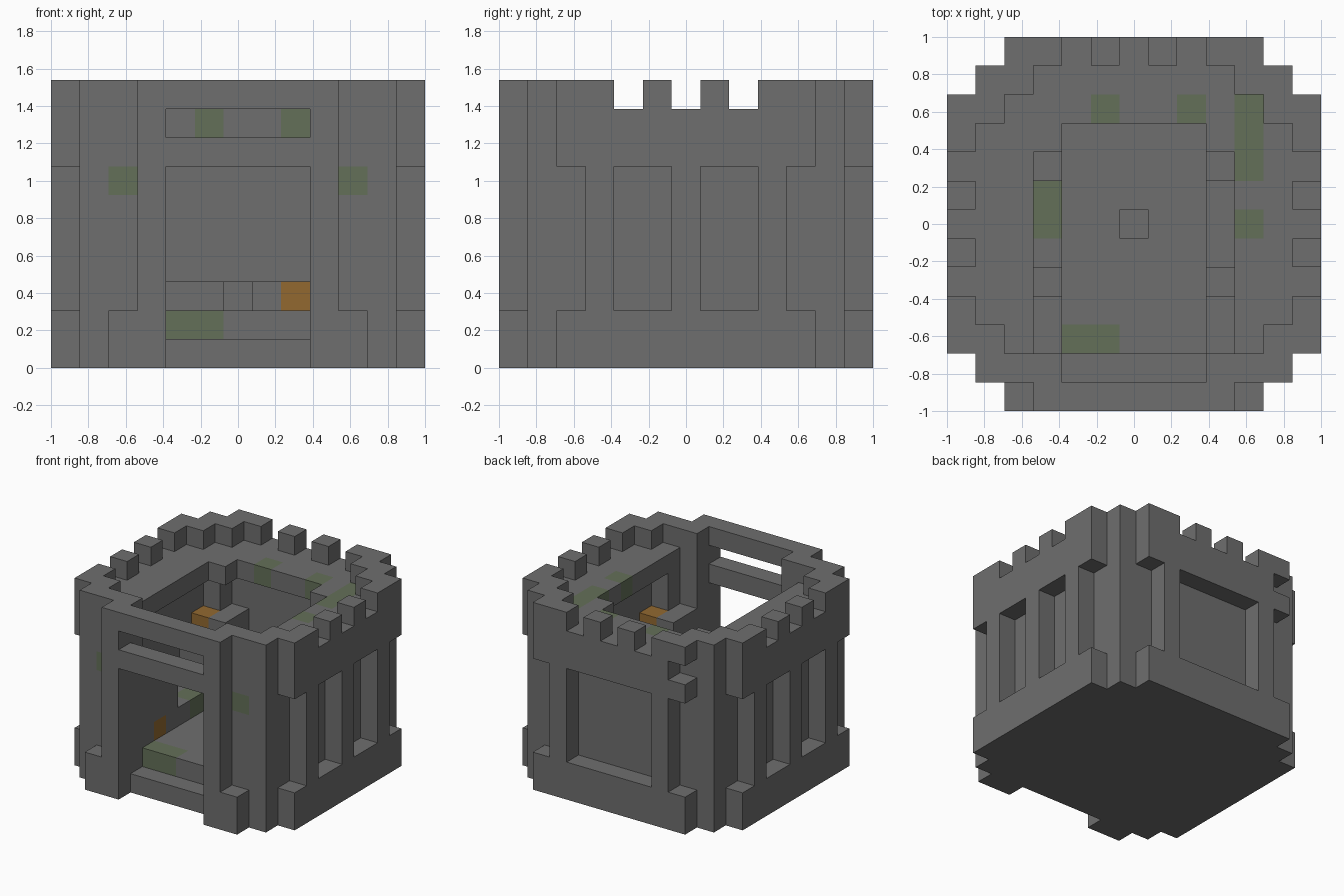
import bpy, bmesh
from mathutils import Vector

if "Cube" in bpy.data.objects:
    bpy.data.objects.remove(bpy.data.objects["Cube"])

N = 13                # blocks along each side
U = 2 / N             # block size
LAST = N - 1
grid = {}             # block position -> part name


def fill(part, xs, ys, zs, mirror=False):
    """Fill an inclusive block range, optionally mirrored in x."""
    for x in range(xs[0], xs[1] + 1):
        for y in range(ys[0], ys[1] + 1):
            for z in range(zs[0], zs[1] + 1):
                grid[x, y, z] = part
                if mirror:
                    grid[LAST - x, y, z] = part


def carve(xs, ys, zs, mirror=False):
    for x in range(xs[0], xs[1] + 1):
        for y in range(ys[0], ys[1] + 1):
            for z in range(zs[0], zs[1] + 1):
                grid.pop((x, y, z), None)
                if mirror:
                    grid.pop((LAST - x, y, z), None)


# Floor and doorstep
fill("floor", (2, 10), (2, 10), (0, 1))
fill("doorstep", (4, 8), (1, 1), (0, 0))

# Wall shell
fill("side_walls", (1, 1), (1, 11), (0, 8), True)
fill("back_wall", (2, 10), (11, 11), (0, 8))
fill("front_wall", (2, 3), (1, 1), (0, 9), True)

# Side buttress layers with two recessed panels each
fill("side_buttresses", (0, 0), (2, 10), (0, 8), True)
for ys in ((2, 2), (4, 5), (7, 8), (10, 10)):
    carve((0, 0), ys, (2, 6), True)

# Back buttress layer with one wide recess and a chipped corner
fill("back_buttresses", (2, 10), (12, 12), (0, 8))
for xs in ((2, 2), (4, 8), (10, 10)):
    carve(xs, (12, 12), (2, 6))
carve((2, 2), (12, 12), (8, 8))

# Doorway posts and the two beams
fill("door_posts", (3, 3), (0, 0), (0, 9), True)
fill("door_posts", (2, 2), (0, 0), (0, 1), True)
for z in (7, 9):
    fill("door_beams", (4, 8), (0, 0), (z, z))

# Walkway around the open middle
fill("walkway", (2, 2), (2, 10), (8, 8), True)
fill("walkway", (3, 9), (10, 10), (8, 8))
fill("walkway", (3, 3), (9, 9), (8, 8), True)

# Battlements
for y in (2, 3, 5, 7, 9, 10):
    fill("battlements", (0, 0), (y, y), (9, 9), True)
for x in (2, 3, 5):
    fill("battlements", (x, x), (12, 12), (9, 9), True)
for y in (1, 2, 10, 11):
    fill("battlements", (1, 1), (y, y), (9, 9), True)
fill("battlements", (2, 2), (11, 11), (9, 9), True)

# Benches, corner shelves and inner pillars
fill("benches", (2, 3), (4, 8), (2, 2), True)
fill("benches", (4, 8), (10, 10), (2, 2))
for y in (4, 8):
    fill("bench_ends", (2, 3), (y, y), (2, 4), True)
for y in (2, 9):
    fill("corner_shelves", (2, 3), (y, y + 1), (2, 5), True)
for y in (2, 10):
    fill("corner_pillars", (2, 2), (y, y), (2, 7), True)
fill("floor_block", (6, 6), (6, 6), (2, 2))

# Mossy and glowing blocks
moss = {(2, 1, 6), (10, 1, 6), (4, 2, 1), (5, 2, 1), (3, 6, 2), (3, 7, 2),
        (5, 10, 8), (8, 10, 8), (10, 6, 8), (10, 8, 8), (10, 9, 8), (10, 10, 8)}
lamps = {(8, 10, 2), (3, 3, 2), (2, 9, 5), (10, 3, 5)}


def material(name, rgb):
    m = bpy.data.materials.new(name)
    m.use_nodes = True
    m.diffuse_color = (*rgb, 1)
    m.node_tree.nodes["Principled BSDF"].inputs["Base Color"].default_value = (*rgb, 1)
    return m


materials = [material("grey_stone", (0.156, 0.156, 0.156)),
             material("moss_green", (0.127, 0.162, 0.098)),
             material("lamp_orange", (0.29, 0.141, 0.03))]


def add_face(bm, verts, cell, axis, side):
    """Add one outer square of a block."""
    a, b = (axis + 1) % 3, (axis + 2) % 3
    corners = [(0, 0), (1, 0), (1, 1), (0, 1)]
    if not side:
        corners.reverse()
    loop = []
    for i, j in corners:
        p = list(cell)
        p[axis] += side
        p[a] += i
        p[b] += j
        key = tuple(p)
        if key not in verts:
            verts[key] = bm.verts.new(Vector(key) * U - Vector((1, 1, 0)))
        loop.append(verts[key])
    face = bm.faces.new(loop)
    face.material_index = 1 if cell in moss else 2 if cell in lamps else 0


def build(part):
    bm, verts = bmesh.new(), {}
    for cell in [c for c, p in grid.items() if p == part]:
        for axis in range(3):
            for side in (0, 1):
                near = list(cell)
                near[axis] += 2 * side - 1
                if tuple(near) not in grid:
                    add_face(bm, verts, cell, axis, side)
    # Merge flat neighbours of one colour
    bmesh.ops.dissolve_limit(bm, angle_limit=0.01, verts=bm.verts[:],
                             edges=bm.edges[:], delimit={'MATERIAL'})
    mesh = bpy.data.meshes.new(part)
    bm.to_mesh(mesh)
    bm.free()
    for m in materials:
        mesh.materials.append(m)
    bpy.context.collection.objects.link(bpy.data.objects.new(part, mesh))


for name in sorted(set(grid.values())):
    build(name)
